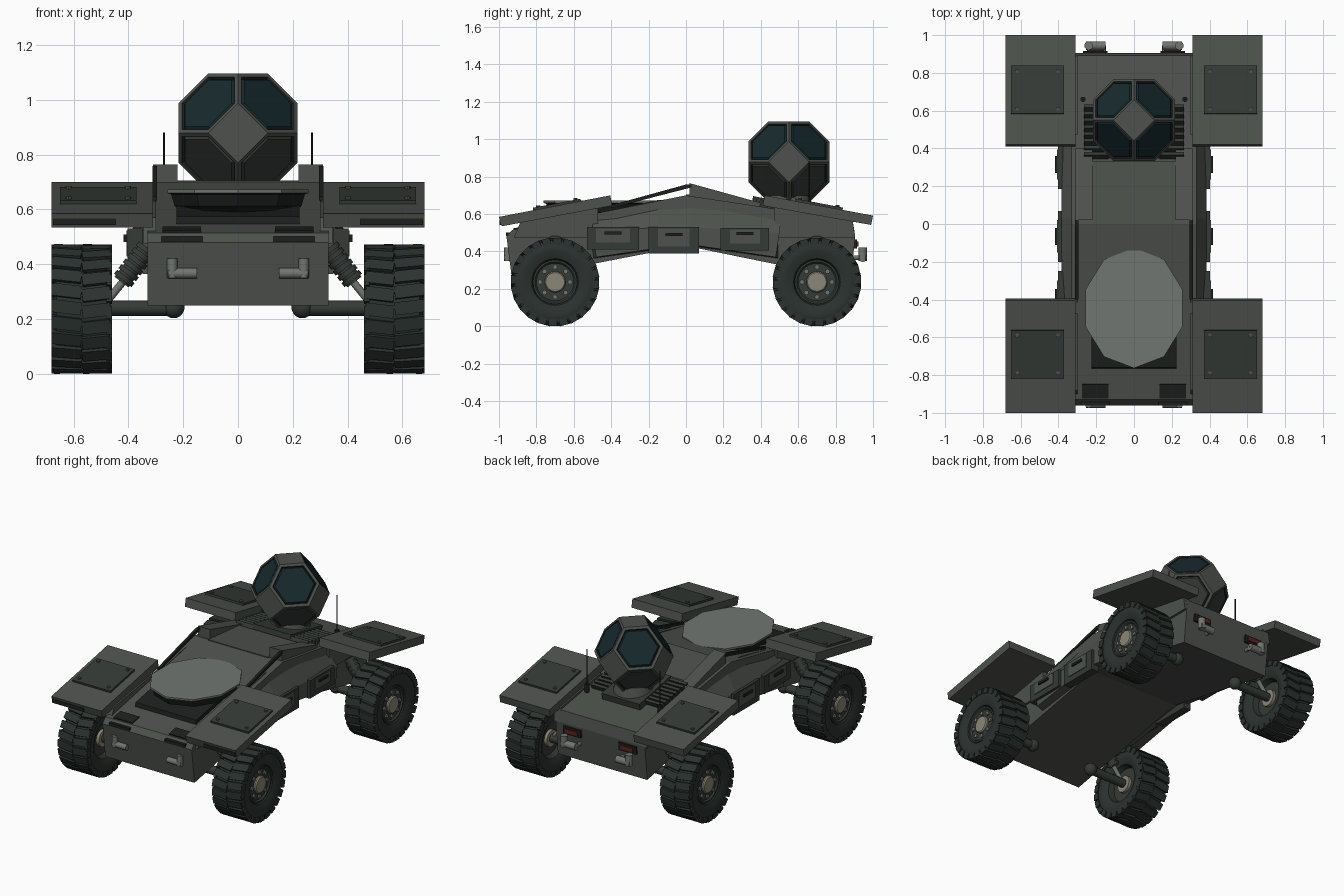
import bpy, bmesh, math
from mathutils import Vector, Matrix

if "Cube" in bpy.data.objects:
    bpy.data.objects.remove(bpy.data.objects["Cube"])

def material(name, r, g, b):
    m = bpy.data.materials.new(name)
    m.diffuse_color = (r, g, b, 1)
    m.use_nodes = True
    m.node_tree.nodes["Principled BSDF"].inputs["Base Color"].default_value = m.diffuse_color
    return m

HULL = material("hull_grey", .075, .083, .073)
DARK = material("dark_grey", .035, .043, .037)
TYRE = material("tyre", .024, .032, .028)
BLACK = material("black", .012, .014, .013)
GLASS = material("glass", .008, .022, .026)
LIGHT = material("light_grey", .165, .18, .165)
HUB = material("hub_tan", .26, .24, .18)
RED = material("red_lamp", .12, .015, .012)

def finish(name, bm, mats, mirror=(False, False), smooth=False):
    """Turn a bmesh into an object; parts are in world space so mirrors use the origin."""
    bmesh.ops.recalc_face_normals(bm, faces=bm.faces[:])
    me = bpy.data.meshes.new(name)
    bm.to_mesh(me)
    bm.free()
    for m in (mats if isinstance(mats, tuple) else (mats,)):
        me.materials.append(m)
    ob = bpy.data.objects.new(name, me)
    bpy.context.collection.objects.link(ob)
    if any(mirror):
        mod = ob.modifiers.new("mirror", 'MIRROR')
        mod.use_axis = (mirror[0], mirror[1], False)
        mod.use_mirror_merge = False
    if smooth:
        bpy.context.view_layer.objects.active = ob
        ob.select_set(True)
        bpy.ops.object.shade_smooth_by_angle(angle=math.radians(35))
        ob.select_set(False)
    return ob

def add_box(bm, c, s, tilt=0):
    mat = Matrix.Translation(c) @ Matrix.Rotation(tilt, 4, 'X') @ Matrix.Diagonal((*s, 1))
    bmesh.ops.create_cube(bm, size=1, matrix=mat)

def add_rod(bm, a, b, r, r2=None, n=12):
    a, b = Vector(a), Vector(b)
    rot = (b - a).to_track_quat('Z', 'Y').to_matrix().to_4x4()
    bmesh.ops.create_cone(bm, cap_ends=True, segments=n, radius1=r, radius2=r if r2 is None else r2,
                          depth=(b - a).length, matrix=Matrix.Translation((a + b) / 2) @ rot)

def box(name, c, s, mat, mx=True, my=False, tilt=0):
    bm = bmesh.new()
    add_box(bm, c, s, tilt)
    return finish(name, bm, mat, (mx, my))

def rod(name, a, b, r, mat, mx=True, my=False, r2=None, n=12):
    bm = bmesh.new()
    add_rod(bm, a, b, r, r2, n)
    return finish(name, bm, mat, (mx, my), smooth=n > 10)

def prism(name, x0, prof0, x1, mat, prof1=None, mx=False):
    """Side profile (y, z) carried from x0 to x1, optionally tapering to prof1."""
    bm = bmesh.new()
    A = [bm.verts.new((x0, *p)) for p in prof0]
    B = [bm.verts.new((x1, *p)) for p in (prof1 or prof0)]
    bm.faces.new(A)
    bm.faces.new(B)
    for i in range(len(A)):
        j = (i + 1) % len(A)
        bm.faces.new((A[i], A[j], B[j], B[i]))
    return finish(name, bm, mat, (mx, False))

SLOPE = math.atan(.19)

# Hull: cranked belly, sloped front and rear decks
prism("hull", -.33, [(-.93, .25), (0, .43), (.88, .25), (.905, .48), (.893, .555),
                     (.4, .64), (0, .70), (-.93, .515), (-.96, .48)], .33, HULL)
prism("wheel_arch_front", .3, [(-.92, .475), (-.88, .57), (-.47, .63), (-.47, .475)], .345, HULL, mx=True)
prism("wheel_arch_rear", .3, [(.905, .475), (.89, .57), (.47, .64), (.47, .475)], .345, HULL, mx=True)
prism("side_armour", .3, [(-.5, .36), (-.5, .6), (-.15, .675), (.03, .685), (.5, .6), (.5, .36), (0, .43)],
      .385, HULL, [(-.48, .37), (-.5, .50), (-.15, .53), (.03, .53), (.5, .50), (.48, .37), (0, .44)], mx=True)

# Raised roof rails, thin edge strips and the roof plate between the rails
prism("roof_rail", .22, [(.02, .765), (.40, .66), (.385, .60), (.02, .66)], .31, HULL, mx=True)
prism("edge_strip", .295, [(-.40, .648), (0, .758), (.03, .758), (.03, .743), (-.40, .632)], .312, BLACK, mx=True)
prism("roof_plate", -.22, [(0, .705), (.33, .675), (.33, .60), (0, .66)], .22, HULL)

# Fenders with bolted cover plates
prism("front_fender", .31, [(-.985, .535), (-1, .585), (-.405, .70), (-.395, .645)], .68, HULL, mx=True)
prism("rear_fender", .31, [(.99, .542), (1, .592), (.42, .70), (.41, .645)], .68, HULL, mx=True)
for y, z, t, n in ((-.69, .648, SLOPE, "front"), (.71, .649, -SLOPE, "rear")):
    box(n + "_cover_plate", (.51, y, z), (.28, .26, .02), DARK, tilt=t)
    bm = bmesh.new()
    for dx in (-.108, .108):
        for dy in (-.1, .1):
            zz = z + dy * math.tan(t)
            add_rod(bm, (.51 + dx, y + dy, zz), (.51 + dx, y + dy, zz + .018), .011, n=8)
    finish(n + "_cover_bolts", bm, HULL, (True, False))
box("fender_slot", (.56, -.988, .555), (.23, .02, .025), BLACK)

# Front deck bay and the flat faceted dish standing in it
prism("dish_bay_frame", -.225, [(-.77, .52), (-.76, .575), (-.42, .64), (-.40, .58)], .225, BLACK)
bm = bmesh.new()
rings = [[bm.verts.new((.27 * k * math.sin(math.tau * i / 10), -.445 + .318 * k * math.cos(math.tau * i / 10), z))
          for i in range(10)] for k, z in ((.6, .57), (.9, .612), (.95, .655), (1, .66), (1, .672))]
for q, (a, b) in enumerate(zip(rings, rings[1:])):
    for i in range(10):
        bm.faces.new((a[i], a[i - 1], b[i - 1], b[i])).material_index = q // 3
bm.faces.new(rings[0])
bm.faces.new(rings[-1]).material_index = 1
finish("deck_dish", bm, (BLACK, LIGHT))

# Front details: deck vents, slots, hook pipes
box("deck_vent", (.205, -.885, .525), (.14, .075, .012), BLACK, tilt=SLOPE)
box("nose_slot", (.205, -.952, .492), (.15, .02, .02), BLACK)
def hook(name, y0, y1, r):
    bm = bmesh.new()
    add_rod(bm, (.15, y1, .367), (.255, y1, .367), r)
    add_rod(bm, (.24, y1, .35), (.24, y1, .422), r)
    add_rod(bm, (.16, y0, .367), (.16, y1, .367), .012)
    finish(name, bm, LIGHT, (True, False), True)
hook("front_tow_hook", -.93, -.955, .019)
hook("exhaust_pipe", .88, .944, .023)
box("tail_lamp_housing", (.205, .9, .44), (.13, .03, .05), BLACK)
box("tail_lamp", (.205, .911, .44), (.09, .02, .025), RED)

# Storage boxes on the flanks with recessed handle panels
for i, (y, z, w, h) in enumerate(((-.39, .47, .28, .12), (-.065, .46, .27, .14), (.315, .465, .26, .12))):
    box(f"storage_box_{i}", (.375, y, z), (.055, w, h), DARK)
    box(f"box_panel_{i}", (.4, y, z + .015), (.015, w - .1, h - .045), HULL)
    box(f"box_handle_{i}", (.409, y, z + .03), (.018, .09, .016), BLACK)

# Rear deck louvres, pedestal and antennas
bm = bmesh.new()
for k in range(8):
    y = .36 + k * .036
    add_box(bm, (.2, y, .66 - (y - .36) * .17), (.13, .018, .05), -.5)
finish("engine_louvres", bm, DARK, (True, False))
box("turret_base", (0, .52, .635), (.28, .34, .06), DARK, mx=False, tilt=-SLOPE)
rod("turret_collar", (0, .55, .63), (0, .55, .70), .13, HULL, mx=False, r2=.11, n=24)
rod("antenna_foot", (.27, .66, .59), (.27, .66, .65), .014, BLACK)
rod("antenna", (.27, .66, .64), (.27, .66, .88), .004, BLACK, n=6)

# Turret pod: truncated octahedron, upper hexagons glazed, lower ones plated
bm = bmesh.new()
S, C = .1085, Vector((0, .55, .879))
for a in (-1, 1):
    for b in (-2, 2):
        for p in ((0, a, b), (0, b, a), (a, 0, b), (b, 0, a), (a, b, 0), (b, a, 0)):
            bm.verts.new(C + S * Vector(p))
bmesh.ops.convex_hull(bm, input=bm.verts[:])
bmesh.ops.dissolve_limit(bm, angle_limit=.05, verts=bm.verts[:], edges=bm.edges[:])
bmesh.ops.recalc_face_normals(bm, faces=bm.faces[:])
for f in [f for f in bm.faces if len(f.verts) == 6]:
    upper = f.calc_center_median().z > C.z
    bmesh.ops.inset_region(bm, faces=[f], thickness=.019)
    r = bmesh.ops.inset_region(bm, faces=[f], thickness=.006, depth=-.008)
    for g in r["faces"]:
        g.material_index = 2
    r = bmesh.ops.inset_region(bm, faces=[f], thickness=.008, depth=.008)
    for g in r["faces"] + [f]:
        g.material_index = 1 if upper else 3
finish("turret_pod", bm, (HULL, GLASS, BLACK, DARK))

# Wheels: one corner, mirrored to four
Y, Z, N = -.70, .237, 32
def lathe(name, prof, mat):
    bm = bmesh.new()
    rs = [[bm.verts.new((x, Y + r * math.cos(math.tau * i / N), Z + r * math.sin(math.tau * i / N)))
           for i in range(N)] for x, r in prof]
    for a, b in zip(rs, rs[1:]):
        for i in range(N):
            bm.faces.new((a[i], a[i - 1], b[i - 1], b[i]))
    bm.faces.new(rs[0])
    bm.faces.new(rs[-1])
    finish(name, bm, mat, (True, True), True)
lathe("tyre", [(.53, .11), (.485, .125), (.465, .165), (.465, .205), (.478, .224),
               (.662, .224), (.675, .205), (.675, .165), (.66, .125), (.635, .115)], TYRE)
lathe("rim", [(.52, .08), (.52, .112), (.63, .112), (.655, .118), (.655, .108), (.645, .1), (.645, .06)], DARK)
lathe("hub", [(.50, .055), (.655, .056), (.662, .05)], HUB)
bm = bmesh.new()
for i in range(8):
    t = math.tau * i / 8
    y, z = Y + .08 * math.cos(t), Z + .08 * math.sin(t)
    add_rod(bm, (.64, y, z), (.655, y, z), .013, n=8)
finish("wheel_bolts", bm, LIGHT, (True, True))

# Chevron tread lugs, wrapping down the shoulders
bm = bmesh.new()
for i in range(24):
    for side in (-1, 1):
        spin = Matrix.Translation((.57, Y, Z)) @ Matrix.Rotation(math.tau * i / 24, 4, 'X')
        lug = Matrix.Translation((.053 * side, .006 * side, .225)) @ Matrix.Rotation(.12 * side, 4, 'Z')
        bmesh.ops.create_cube(bm, size=1, matrix=spin @ lug @ Matrix.Diagonal((.104, .047, .022, 1)))
        shoulder = Matrix.Translation((.1 * side, .012 * side, .216))
        bmesh.ops.create_cube(bm, size=1, matrix=spin @ shoulder @ Matrix.Diagonal((.02, .044, .036, 1)))
finish("tread_lugs", bm, TYRE, (True, True))

# Suspension: axle arms with knuckle balls and coil-over shocks
rod("axle_arm", (.22, Y, .24), (.52, Y, .24), .028, DARK, my=True)
bm = bmesh.new()
bmesh.ops.create_uvsphere(bm, u_segments=16, v_segments=10, radius=.04,
                          matrix=Matrix.Translation((.235, Y, .243)))
finish("axle_knuckle", bm, DARK, (True, True), True)
rod("shock_rod", (.36, Y, .41), (.49, Y, .25), .014, LIGHT, my=True)
bm = bmesh.new()
a, b = Vector((.33, Y, .46)), Vector((.425, Y, .335))
for k in range(6):
    add_rod(bm, a.lerp(b, k / 6), a.lerp(b, (k + .7) / 6), .04, n=14)
add_rod(bm, a, b, .032)
finish("shock_spring", bm, DARK, (True, True), True)
